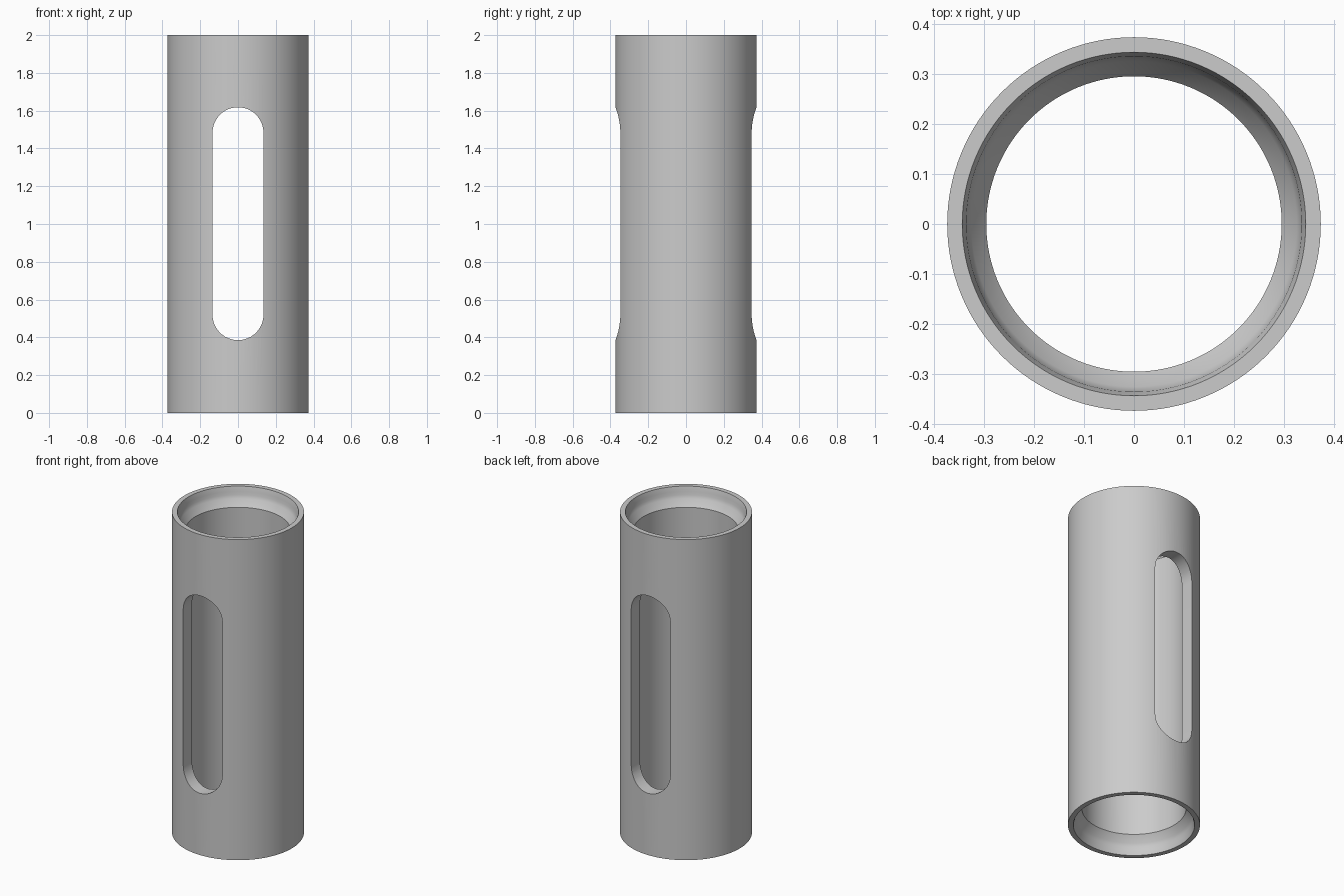
import bpy, bmesh, math

if "Cube" in bpy.data.objects:
    bpy.data.objects.remove(bpy.data.objects["Cube"])

SEG = 128
grey = bpy.data.materials.new("plain grey")
grey.diffuse_color = (0.6, 0.6, 0.6, 1)
grey.use_nodes = True
grey.node_tree.nodes["Principled BSDF"].inputs["Base Color"].default_value = grey.diffuse_color


def new_object(name, bm):
    bmesh.ops.recalc_face_normals(bm, faces=bm.faces[:])
    mesh = bpy.data.meshes.new(name)
    bm.to_mesh(mesh)
    bm.free()
    obj = bpy.data.objects.new(name, mesh)
    bpy.context.collection.objects.link(obj)
    obj.data.materials.append(grey)
    return obj


# Tube wall: closed (radius, height) profile, mirrored about mid height
mouth = [(0.373, 2.0), (0.343, 2.0), (0.335, 1.97), (0.333, 1.95),
         (0.325, 1.93), (0.295, 1.89)]
profile = mouth + [(r, 2 - z) for r, z in reversed(mouth)]
bm = bmesh.new()
rings = [[bm.verts.new((r * math.cos(2 * math.pi * i / SEG),
                        r * math.sin(2 * math.pi * i / SEG), z))
          for i in range(SEG)] for r, z in profile]
for a, b in zip(rings, rings[1:] + rings[:1]):
    for i in range(SEG):
        j = (i + 1) % SEG
        bm.faces.new((a[i], a[j], b[j], b[i]))
tube = new_object("slotted_tube", bm)

# Rounded slot cutter running front to back
W, LOW, HIGH, N = 0.135, 0.52, 1.483, 24
outline = [(W * math.cos(math.pi * k / N), HIGH + W * math.sin(math.pi * k / N))
           for k in range(N + 1)]
outline += [(-W * math.cos(math.pi * k / N), LOW - W * math.sin(math.pi * k / N))
            for k in range(N + 1)]
bm = bmesh.new()
face = bm.faces.new([bm.verts.new((x, -0.6, z)) for x, z in outline])
ext = bmesh.ops.extrude_face_region(bm, geom=[face])
bmesh.ops.translate(bm, vec=(0, 1.2, 0),
                    verts=[v for v in ext["geom"] if isinstance(v, bmesh.types.BMVert)])
cutter = new_object("slot_cutter", bm)
cutter.hide_render = True

# Cut the slots through both walls
cut = tube.modifiers.new("slots", "BOOLEAN")
cut.operation = "DIFFERENCE"
cut.solver = "EXACT"
cut.object = cutter
bpy.context.view_layer.objects.active = tube
tube.select_set(True)
bpy.ops.object.modifier_apply(modifier=cut.name)
bpy.data.objects.remove(cutter, do_unlink=True)
bpy.ops.object.shade_smooth_by_angle(angle=math.radians(32))
